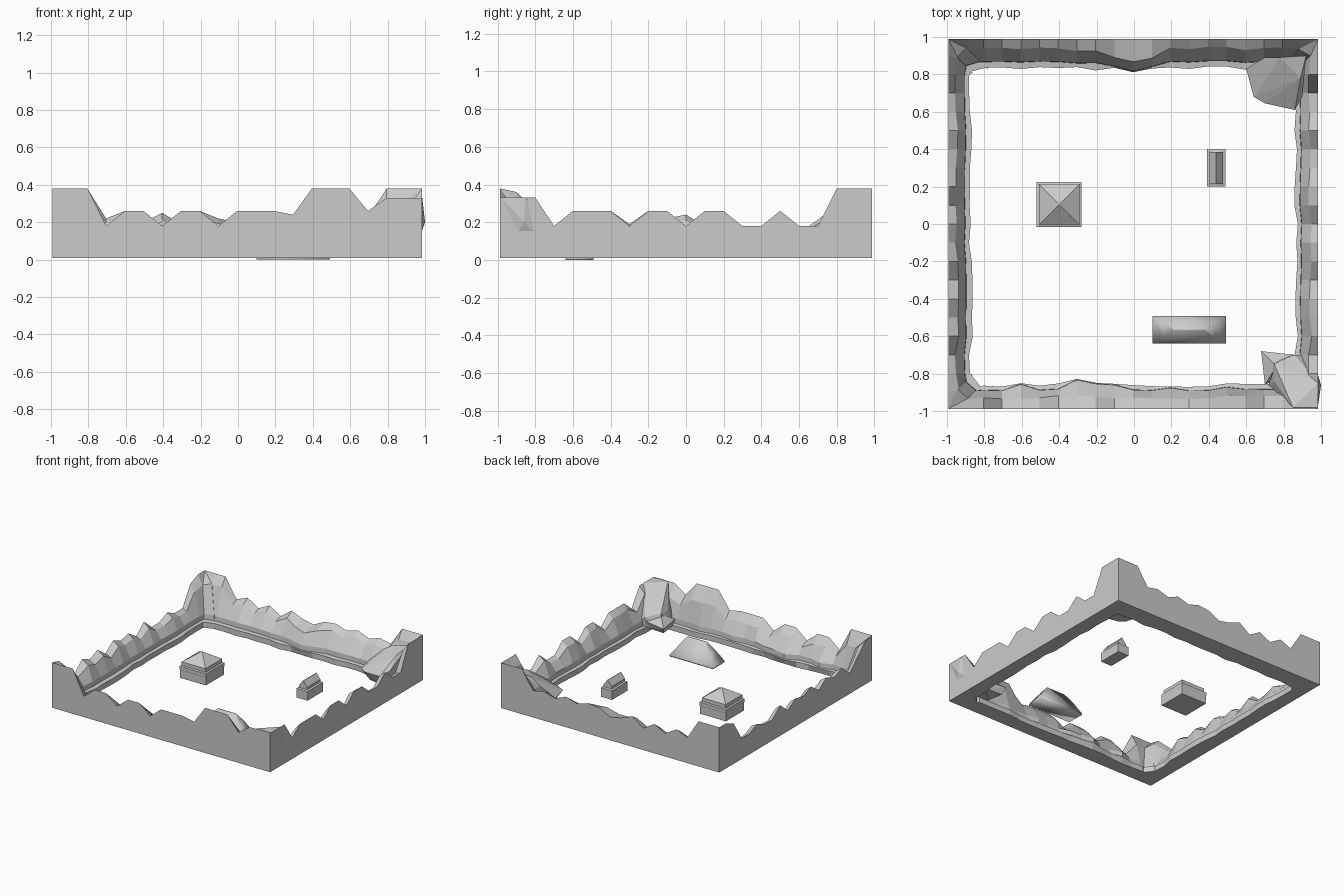
import bpy, bmesh, random
from mathutils import Vector

if "Cube" in bpy.data.objects:
    bpy.data.objects.remove(bpy.data.objects["Cube"])

random.seed(4)
HALF, CX, CY, BASE = 0.988, -0.005, 0.0, 0.01


def finish(bm, name, smooth=False):
    bmesh.ops.recalc_face_normals(bm, faces=bm.faces)
    me = bpy.data.meshes.new(name)
    bm.to_mesh(me)
    bm.free()
    ob = bpy.data.objects.new(name, me)
    bpy.context.collection.objects.link(ob)
    for p in me.polygons:
        p.use_smooth = smooth
    return ob


# Crest heights in hundredths, one every 0.1 from -0.9 to 0.9, ends repeated at the corners
HEIGHTS = {
    "front": [38, 38, 18, 26, 26, 18, 26, 26, 18, 26, 26, 26, 24, 38, 38, 38, 26, 33, 33],
    "right": [33, 33, 18, 26, 26, 26, 18, 26, 26, 18, 26, 26, 18, 18, 26, 18, 18, 38, 38],
    "back": [38, 38, 22, 26, 20, 25, 19, 26, 22, 20, 25, 26, 23, 26, 22, 25, 23, 38, 38],
    "left": [36, 27, 18, 26, 22, 26, 19, 26, 22, 24, 18, 26, 18, 18, 22, 18, 18, 34, 38],
}
# crest, ledge and foot insets for each side
INSETS = {"front": (.06, .10, .125), "right": (.04, .09, .115),
          "back": (.05, .12, .155), "left": (.045, .09, .12)}
# Local bulges of the slope toward the inside
BULGE = {("front", -.6): .07, ("front", -.3): .10, ("front", -.2): .06, ("front", -.1): .06,
         ("front", .2): .03, ("front", .5): .02, ("back", 0): .07, ("back", -.1): .05,
         ("back", .1): .05, ("back", -.3): .02}


def place(side, s, inset, z):
    lim = HALF - (inset + 0.05 if inset else 0)
    s = max(-lim, min(lim, s))
    d = HALF - inset
    x, y = {"front": (s, -d), "right": (d, s), "back": (s, d), "left": (-d, s)}[side]
    return Vector((x + CX, y + CY, z))


# Mountain rim: one cross-section per station, bridged all the way round
sections = []
for side in ("front", "right", "back", "left"):
    hs = [h / 100 for h in HEIGHTS[side]]
    st = [round(-.9 + .1 * i, 1) for i in range(19)]
    rows = list(zip([-HALF] + st + [HALF], [max(hs[0], .33)] + hs + [hs[-1]]))
    if side == "left":
        rows[0] = (-HALF, .38)
    if side in ("back", "left"):
        rows.reverse()
    for s, h in rows:
        c, l, f = INSETS[side]
        b = BULGE.get((side, s), 0)
        j = random.uniform(-.01, .012)
        c2 = c + (b if side == "back" else 0) + j
        zc = .11 + (h - .11) * (.75 if side != "front" else .6)
        lg = max(l, c2 + .015) + b * .5 + j * .5
        prof = [(0, BASE), (0, h), (c2, zc), (lg, .10), (lg + .002, .06),
                (max(f + j, lg + .006), .055), (f + j, BASE)]
        sections.append([place(side, s, i, z) for i, z in prof])

bm = bmesh.new()
grid = [[bm.verts.new(p) for p in sec] for sec in sections]
n, m = len(grid), len(grid[0])
for i in range(n):
    for k in range(m):
        a, b = grid[i], grid[(i + 1) % n]
        bm.faces.new((a[k], b[k], b[(k + 1) % m], a[(k + 1) % m]))
bmesh.ops.remove_doubles(bm, verts=bm.verts, dist=0.0005)
finish(bm, "mountain_rim")


# Rock spurs in the two right-hand corners
def rock(name, pts):
    bm = bmesh.new()
    for p in pts:
        bm.verts.new(p)
    bmesh.ops.convex_hull(bm, input=bm.verts)
    loose = [v for v in bm.verts if not v.link_faces]
    bmesh.ops.delete(bm, geom=loose, context='VERTS')
    finish(bm, name)


rock("back_right_spur", [(.60, .83, .13), (.70, .89, .23), (.78, .89, .28), (.89, .78, .27),
                         (.64, .68, .13), (.70, .645, .13), (.86, .61, .15), (.90, .68, .18),
                         (.65, .82, .06), (.68, .71, .06), (.72, .68, .06), (.87, .65, .06),
                         (.9, .9, .06), (.92, .9, .31)])
rock("front_right_spur", [(.983, -.98, .33), (.85, -.98, .33), (.985, -.85, .33), (1, -.86, .2),
                          (.75, -.84, .17), (.75, -.75, .18), (.86, -.70, .14),
                          (.72, -.86, .06), (.76, -.72, .06), (.95, -.70, .06), (.95, -.95, .06)])
rock("front_right_toe", [(.68, -.68, .10), (.86, -.70, .11), (.70, -.86, .11), (.76, -.76, .17),
                         (.70, -.71, .05), (.85, -.72, .05), (.72, -.85, .05)])


# Buildings: stacked rectangular levels (half width, half depth, z)
def tower(name, cx, cy, levels, smooth=False):
    bm = bmesh.new()
    loops = [[bm.verts.new((cx + sx * w, cy + sy * d, z))
              for sx, sy in ((-1, -1), (1, -1), (1, 1), (-1, 1))] for w, d, z in levels]
    bm.faces.new(loops[0])
    for a, b in zip(loops, loops[1:]):
        for k in range(4):
            bm.faces.new((a[k], b[k], b[(k + 1) % 4], a[(k + 1) % 4]))
    bm.faces.new(loops[-1])
    bmesh.ops.remove_doubles(bm, verts=bm.verts, dist=1e-5)
    return finish(bm, name, smooth)


tower("hall", -.4, .105, [(.118, .118, BASE), (.118, .118, .075), (.12, .12, .08), (.12, .12, .105),
                          (.108, .108, .11), (.108, .108, .14), (.10, .10, .145), (.004, .004, .21)])
tower("hut", .44, .30, [(.05, .10, BASE), (.05, .10, .085), (.036, .086, .09),
                        (.036, .086, .11), (.002, .086, .155)])
tower("long_tent", .295, -.565, [(.197, .074, 0), (.197, .074, .012), (.14, .045, .09),
                                 (.085, .004, .165)], True)
